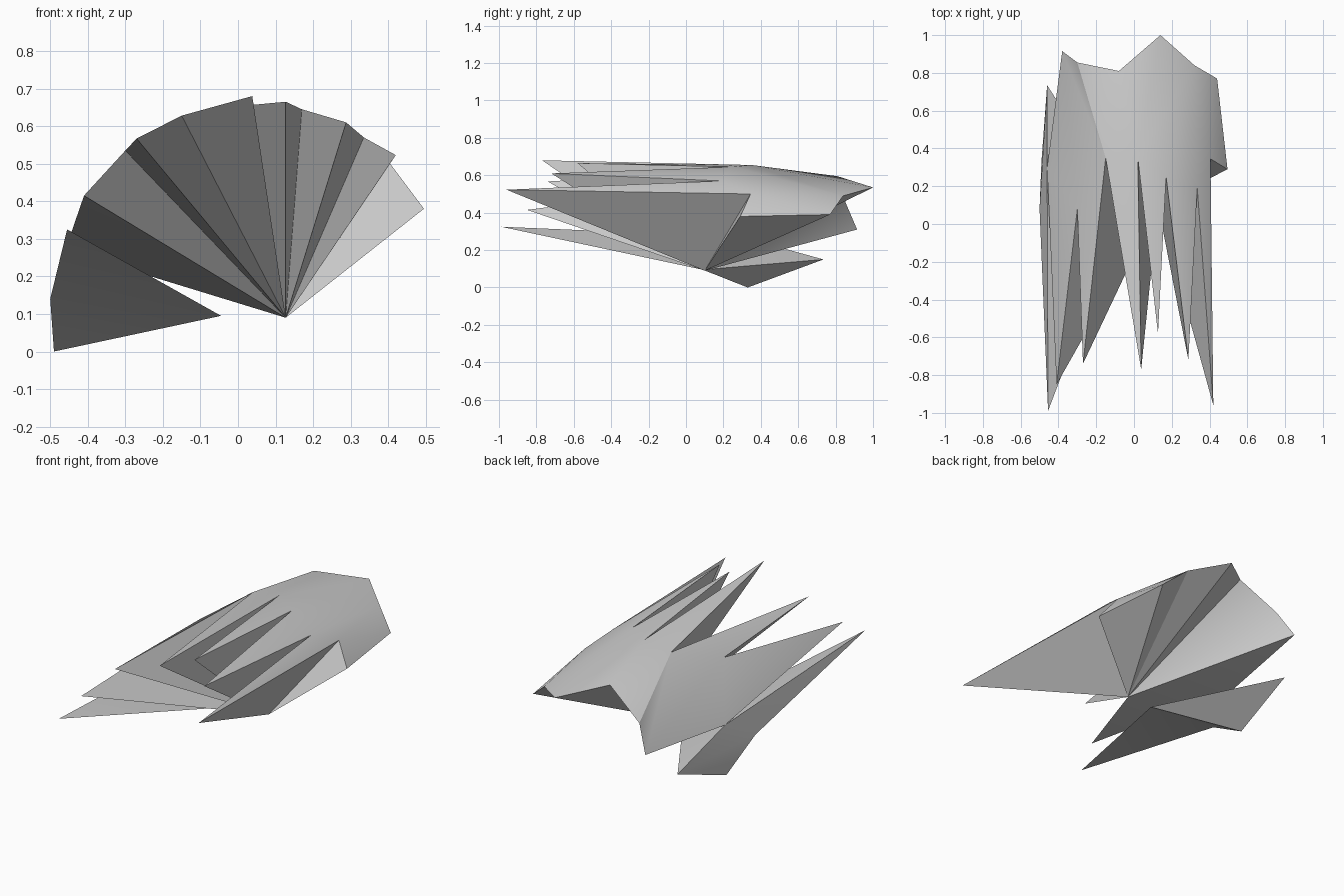
import bpy
import bmesh
import math
from mathutils import Vector

default_cube = bpy.data.objects.get("Cube")
if default_cube:
    bpy.data.objects.remove(default_cube, do_unlink=True)

# One plain grey for the whole model
grey = bpy.data.materials.new("plain grey")
grey.use_nodes = True
shade = (0.6, 0.6, 0.6, 1)
grey.diffuse_color = shade
grey.node_tree.nodes["Principled BSDF"].inputs["Base Color"].default_value = shade


def add_face(bm, *corners):
    """Add a triangle, skipping any that collapses."""
    if len(set(corners)) == len(corners):
        bm.faces.new(corners)


def bridge(bm, front, back):
    """Join two open rims with triangles, always taking the shorter diagonal."""
    i = j = 0
    while i < len(front) - 1 or j < len(back) - 1:
        front_done = i == len(front) - 1
        back_done = j == len(back) - 1
        step_front = not front_done
        if not front_done and not back_done:
            along_front = (front[i + 1].co - back[j].co).length
            along_back = (front[i].co - back[j + 1].co).length
            step_front = along_front < along_back
        if step_front:
            add_face(bm, front[i], front[i + 1], back[j])
            i += 1
        else:
            add_face(bm, front[i], back[j + 1], back[j])
            j += 1


def spiky_shell(name, apex, valleys, tips, back):
    """Closed shell: spikes at the front, curved outer skin, fans to an apex."""
    bm = bmesh.new()

    def vert(point):
        return bm.verts.new(Vector(point)) if point else None

    centre = vert(apex)
    valley_verts = [vert(p) for p in valleys]
    tip_verts = [vert(p) for p in tips]
    back_verts = [vert(p) for p in back]

    # Outer skin
    bridge(bm, valley_verts, back_verts)

    # Spikes and the front fan
    for left, tip, right in zip(valley_verts, tip_verts, valley_verts[1:]):
        if tip:
            add_face(bm, left, tip, right)
            add_face(bm, left, centre, tip)
            add_face(bm, tip, centre, right)
        else:
            add_face(bm, left, centre, right)

    # Back fan and the two end caps
    for left, right in zip(back_verts, back_verts[1:]):
        add_face(bm, left, right, centre)
    add_face(bm, valley_verts[0], back_verts[0], centre)
    add_face(bm, valley_verts[-1], centre, back_verts[-1])

    bmesh.ops.recalc_face_normals(bm, faces=bm.faces[:])
    mesh = bpy.data.meshes.new(name)
    bm.to_mesh(mesh)
    bm.free()
    mesh.materials.append(grey)

    shell = bpy.data.objects.new(name, mesh)
    bpy.context.collection.objects.link(shell)
    bpy.ops.object.select_all(action="DESELECT")
    shell.select_set(True)
    bpy.context.view_layer.objects.active = shell
    bpy.ops.object.shade_smooth_by_angle(angle=math.radians(30))
    return shell


# Corner where the two shells meet
shared_corner = (-.46, .3, .27)

# Large upper shell, listed from the model's left to its right
spiky_shell(
    "upper_shell",
    apex=(.127, .1, .09),
    valleys=[(.495, .29, .38), (.405, .345, .5), (.335, .19, .57),
             (.17, .25, .645), (.02, .35, .655), (-.15, .35, .628),
             (-.3, .08, .535), shared_corner],
    tips=[None, (.42, -.96, .523), (.288, -.72, .61), (.127, -.58, .665),
          (.038, -.77, .68), (-.27, -.74, .567), (-.41, -.85, .415)],
    back=[(.44, .77, .39), (.32, .84, .49), (.14, 1, .535),
          (-.08, .81, .595), (-.3, .855, .45), (-.38, .915, .31)],
)

# Small lower shell on the model's right
spiky_shell(
    "lower_shell",
    apex=(-.045, .09, .095),
    valleys=[shared_corner, (-.5, .08, .14), (-.49, .33, 0)],
    tips=[(-.455, -.99, .325), None],
    back=[(-.46, .735, .15)],
)
